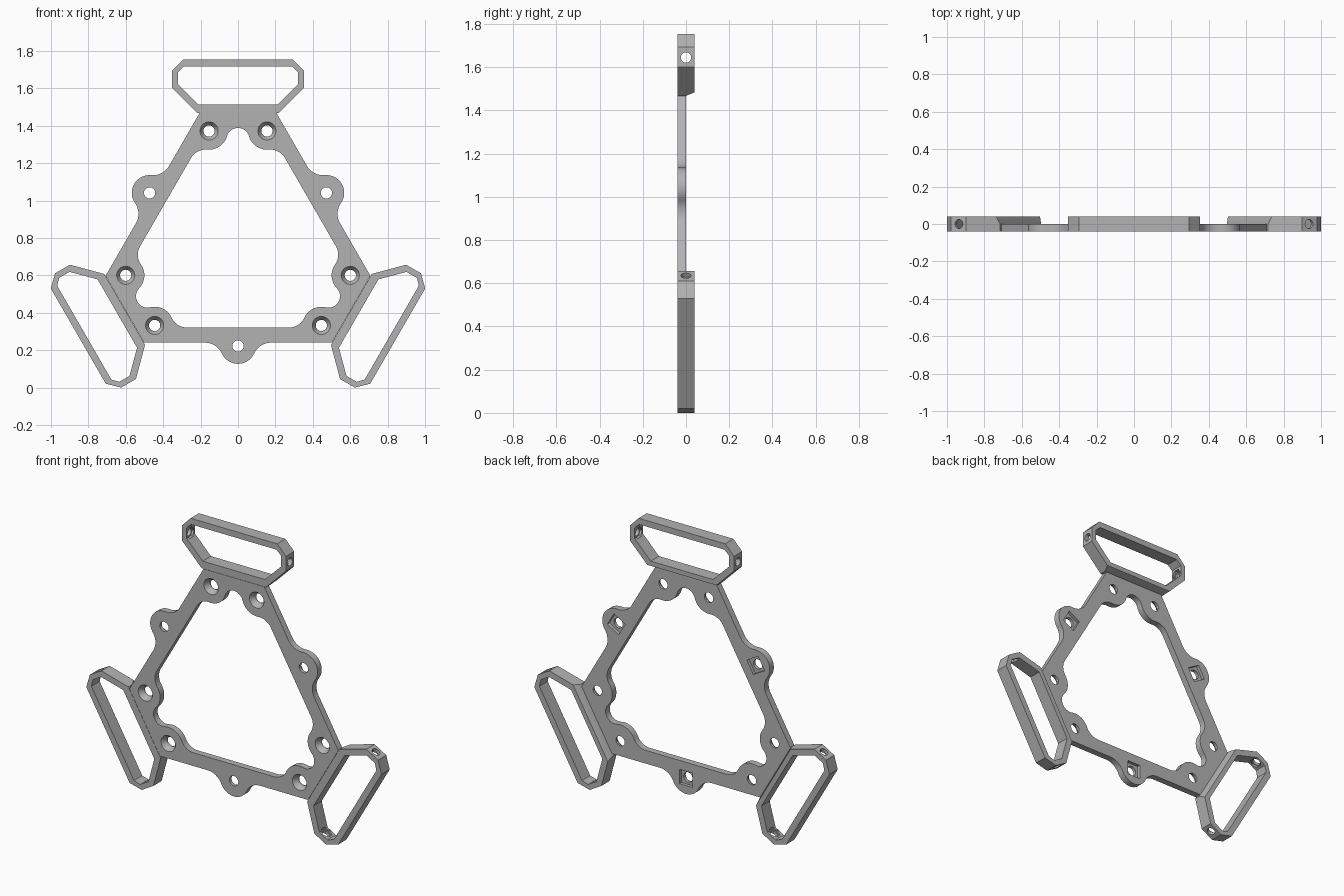
import bpy, bmesh
from math import sin, cos, atan2, sqrt, pi, radians
from mathutils import Matrix, Vector

cube = bpy.data.objects.get("Cube")
if cube:
    bpy.data.objects.remove(cube)

CENTRE = Matrix.Translation((0, 0, 0.768))
FRONT, MID, BACK = -0.04, 0.0, 0.04

grey = bpy.data.materials.new("plain grey")
grey.use_nodes = True
grey.diffuse_color = (0.45, 0.45, 0.45, 1)
grey.node_tree.nodes["Principled BSDF"].inputs["Base Color"].default_value = grey.diffuse_color


def turn(k):
    return CENTRE @ Matrix.Rotation(radians(120 * k), 4, 'Y')


def make_object(name, bm):
    bmesh.ops.recalc_face_normals(bm, faces=bm.faces)
    mesh = bpy.data.meshes.new(name)
    bm.to_mesh(mesh)
    bm.free()
    mesh.materials.append(grey)
    obj = bpy.data.objects.new(name, mesh)
    bpy.context.collection.objects.link(obj)
    return obj


def finish(obj, cutter):
    """Cut the recesses, drop the cutter and shade with sharp edges."""
    bpy.ops.object.select_all(action='DESELECT')
    obj.select_set(True)
    bpy.context.view_layer.objects.active = obj
    mod = obj.modifiers.new("recesses", 'BOOLEAN')
    mod.operation, mod.solver, mod.object = 'DIFFERENCE', 'EXACT', cutter
    bpy.ops.object.modifier_apply(modifier=mod.name)
    bpy.data.objects.remove(cutter)
    bpy.ops.object.shade_smooth_by_angle(angle=radians(30))


def arc(c, r, start, end, steps=12):
    angles = [start + (end - start) * i / steps for i in range(steps + 1)]
    return [Vector((c[0] + r * cos(a), c[1] + r * sin(a))) for a in angles]


def toward(a, b):
    return atan2(b[1] - a[1], b[0] - a[0])


def around(half):
    """Mirror half a sector about its corner, then repeat it three times."""
    axis = Vector((cos(-pi / 6), sin(-pi / 6)))
    sector = half + [2 * p.dot(axis) * axis - p for p in reversed(half)]
    return [Matrix.Rotation(radians(120 * k), 2) @ p for k in range(3) for p in sector]


# Inner outline: straight edge, fillet, bolt boss, arch between two bosses
EDGE_IN, EDGE_OUT = -0.447, -0.528
boss, boss_r = (0.4456, -0.436), 0.1
fil_r = 0.09
fil_y = EDGE_IN + fil_r
fil = (boss[0] - sqrt((boss_r + fil_r) ** 2 - (fil_y - boss[1]) ** 2), fil_y)
arch = (0.4837, -0.2793)
inner = around([Vector((0, EDGE_IN))]
               + arc(fil, fil_r, -pi / 2, toward(fil, boss))
               + arc(boss, boss_r, toward(boss, fil), toward(boss, arch))
               + arc(arch, 0.0615, toward(arch, boss), -pi / 6))

# Outer outline: round lug, fillet, straight edge to the corner
lug, lug_r, root_r = (0, -0.546), 0.095, 0.1
root_y = EDGE_OUT - root_r
root = (sqrt((lug_r + root_r) ** 2 - (root_y - lug[1]) ** 2), root_y)
outer = around(arc(lug, lug_r, -pi / 2, toward(lug, root))
               + arc(root, root_r, toward(root, lug), pi / 2)
               + [Vector((0.502, EDGE_OUT))])

# Frame plate with its through holes
bolts = [boss, (-boss[0], boss[1])]
loops = [outer, inner]
for k in range(3):
    spin = Matrix.Rotation(radians(120 * k), 2)
    loops += [arc(spin @ Vector(c), 0.03, 0, 2 * pi, 32) for c in bolts + [lug]]
bm = bmesh.new()
for pts in loops:
    vs = [bm.verts.new((p.x, FRONT, p.y)) for p in pts]
    for a, b in zip(vs, vs[1:] + vs[:1]):
        bm.edges.new((a, b))
bmesh.ops.remove_doubles(bm, verts=bm.verts, dist=0.0005)
bmesh.ops.triangle_fill(bm, edges=bm.edges, use_beauty=True, normal=(0, -1, 0))
ext = bmesh.ops.extrude_face_region(bm, geom=bm.faces[:], use_keep_orig=True)
moved = [g for g in ext["geom"] if isinstance(g, bmesh.types.BMVert)]
bmesh.ops.translate(bm, verts=moved, vec=(0, MID - FRONT, 0))
bm.transform(CENTRE)
plate = make_object("frame_plate", bm)

# Countersinks on the front, square nut pockets on the back of the lugs
bm = bmesh.new()
lay = Matrix.Rotation(-pi / 2, 4, 'X')
for k in range(3):
    for x, z in bolts:
        bmesh.ops.create_cone(bm, cap_ends=True, segments=32, radius1=0.052, radius2=0.028,
                              depth=0.036, matrix=turn(k) @ Matrix.Translation((x, FRONT + 0.013, z)) @ lay)
    bmesh.ops.create_cube(bm, size=1, matrix=turn(k) @ Matrix.Translation((0, MID, lug[1]))
                          @ Matrix.Diagonal((0.088, 0.04, 0.088, 1)))
finish(plate, make_object("plate_cutter", bm))

# Strap loops: outer and inner rings at three depths, lower back edge sloped
ring_out = [(0.294, 0.986), (0.353, 0.925), (0.353, 0.834), (0.219, 0.70)]
ring_in = [(0.289, 0.949), (0.321, 0.919), (0.321, 0.855), (0.211, 0.745)]
HOLE_Z = 0.877


def ring(bm, half, y, lift=0.0):
    pts = half[:3] + [(half[3][0] + lift, half[3][1] + lift)]
    pts += [(-x, z) for x, z in reversed(pts)]
    return [bm.verts.new((x, y, z)) for x, z in pts]


def bridge(bm, a, b):
    for i in range(len(a)):
        j = (i + 1) % len(a)
        bm.faces.new((a[i], a[j], b[j], b[i]))


for k, name in enumerate(("top_strap_loop", "left_strap_loop", "right_strap_loop")):
    bm = bmesh.new()
    outs = [ring(bm, ring_out, y, lift) for y, lift in ((FRONT, 0), (MID, 0), (BACK, 0.016))]
    ins = [ring(bm, ring_in, y) for y in (FRONT, MID, BACK)]
    for rings in (outs, ins):
        bridge(bm, rings[0], rings[1])
        bridge(bm, rings[1], rings[2])
    bridge(bm, outs[0], ins[0])
    bridge(bm, outs[2], ins[2])
    bm.transform(turn(k))
    loop = make_object(name, bm)

    # Screw hole through both ends, then hexagonal nut seats inside
    for seat, radius, length, sides in (("hole", 0.024, 0.8, 24), ("seat", 0.034, 0.666, 6)):
        bm = bmesh.new()
        bmesh.ops.create_cone(bm, cap_ends=True, segments=sides, radius1=radius, radius2=radius, depth=length,
                              matrix=turn(k) @ Matrix.Translation((0, 0, HOLE_Z))
                              @ Matrix.Rotation(pi / 2, 4, 'Y'))
        finish(loop, make_object(name + "_" + seat, bm))
